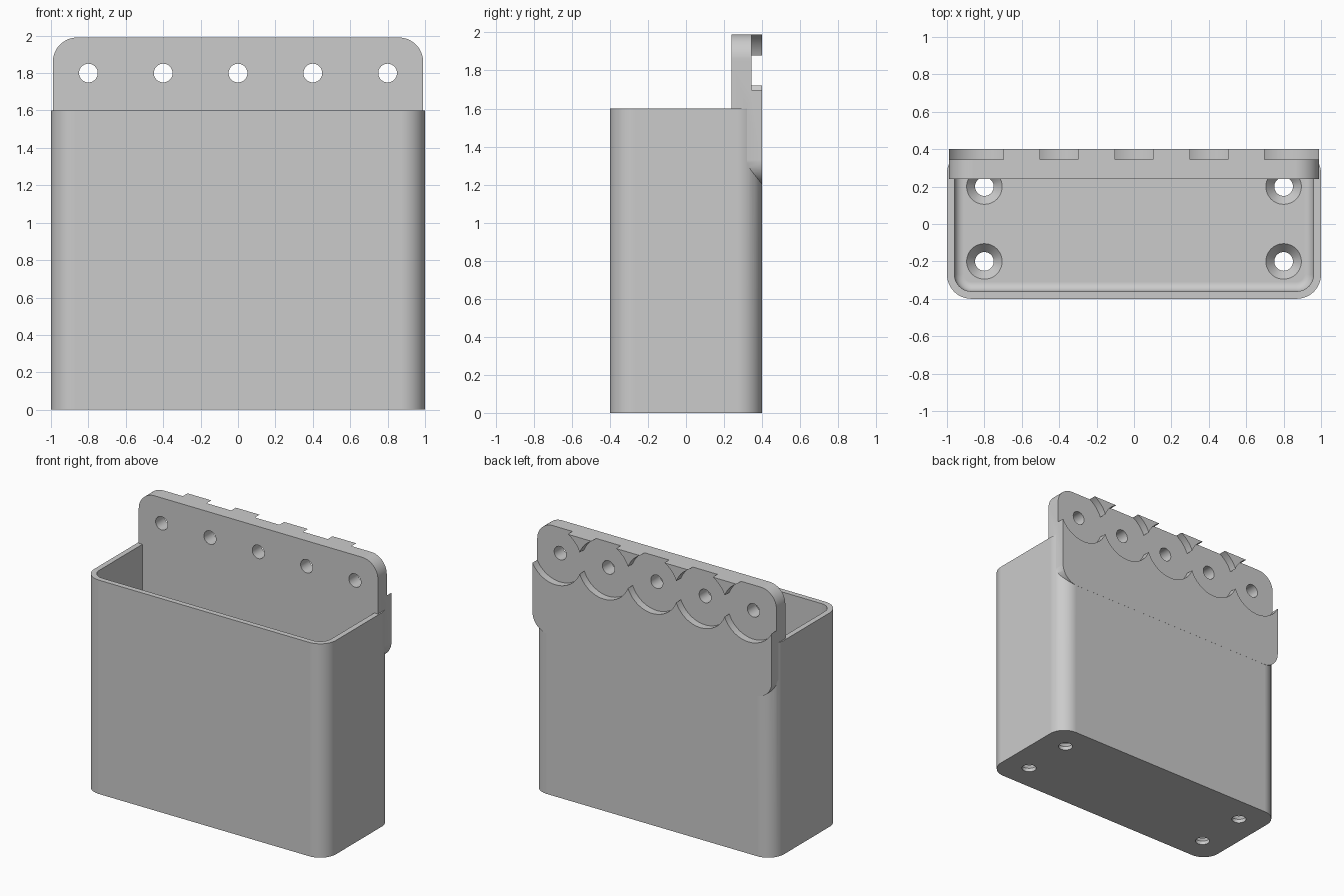
import bpy, bmesh, math
from mathutils import Matrix, Vector

cube = bpy.data.objects.get("Cube")
if cube:
    bpy.data.objects.remove(cube, do_unlink=True)

# Single plain colour
grey = bpy.data.materials.new("light grey")
grey.use_nodes = True
grey.diffuse_color = (0.6, 0.6, 0.6, 1)
grey.node_tree.nodes["Principled BSDF"].inputs["Base Color"].default_value = grey.diffuse_color

ALONG_Y = Matrix.Rotation(math.radians(90), 4, "X")


def finish(name, bm, matrix):
    bmesh.ops.transform(bm, matrix=matrix, verts=bm.verts)
    bmesh.ops.recalc_face_normals(bm, faces=bm.faces)
    mesh = bpy.data.meshes.new(name)
    bm.to_mesh(mesh)
    bm.free()
    mesh.materials.append(grey)
    obj = bpy.data.objects.new(name, mesh)
    bpy.context.collection.objects.link(obj)
    return obj


def rounded_prism(name, width, depth, height, radius, matrix, floor_fillet=0, steps=12):
    """Rounded rectangle in xy, extruded up from z = 0, then placed."""
    bm = bmesh.new()
    corners = [(1, 1), (-1, 1), (-1, -1), (1, -1)]
    ring = []
    for i, (sx, sy) in enumerate(corners):
        for k in range(steps + 1):
            a = math.pi / 2 * (i + k / steps)
            ring.append(bm.verts.new((sx * (width / 2 - radius) + radius * math.cos(a),
                                      sy * (depth / 2 - radius) + radius * math.sin(a), 0)))
    base = bm.faces.new(ring)
    top = bmesh.ops.extrude_face_region(bm, geom=[base], use_keep_orig=True)["geom"]
    bmesh.ops.translate(bm, vec=(0, 0, height),
                        verts=[v for v in top if isinstance(v, bmesh.types.BMVert)])
    bmesh.ops.recalc_face_normals(bm, faces=bm.faces)
    if floor_fillet:
        rim = [e for e in bm.edges if all(abs(v.co.z) < 1e-6 for v in e.verts)]
        bmesh.ops.bevel(bm, geom=rim, offset=floor_fillet, segments=6,
                        profile=0.5, affect="EDGES")
    return finish(name, bm, matrix)


def cone(name, r_low, r_high, height, matrix, sides=48):
    bm = bmesh.new()
    bmesh.ops.create_cone(bm, cap_ends=True, segments=sides,
                          radius1=r_low, radius2=r_high, depth=height)
    return finish(name, bm, matrix)


def combine(target, tool, operation):
    tool.hide_render = True
    mod = target.modifiers.new(tool.name, "BOOLEAN")
    mod.operation, mod.solver, mod.object = operation, "EXACT", tool
    bpy.context.view_layer.objects.active = target
    bpy.ops.object.modifier_apply(modifier=mod.name)
    bpy.data.objects.remove(tool, do_unlink=True)


def at(x, y, z):
    return Matrix.Translation(Vector((x, y, z)))


# Open box with a filleted floor
bin_body = rounded_prism("wall_bin", 2, 0.8, 1.6, 0.13, at(0, 0, 0))
cavity = rounded_prism("cavity", 1.92, 0.72, 1.7, 0.09, at(0, 0, 0.08), floor_fillet=0.05)
combine(bin_body, cavity, "DIFFERENCE")

# Mounting plate across the back
plate = rounded_prism("mounting_plate", 1.98, 0.79, 0.1605, 0.13, at(0, 0.4005, 1.595) @ ALONG_Y)
combine(bin_body, plate, "UNION")

# Round washer recesses and screw holes along the plate
for i in range(-2, 3):
    x = i * 0.4
    recess = cone("washer_recess", 0.2155, 0.2155, 0.2, at(x, 0.445, 1.8) @ ALONG_Y, 96)
    combine(bin_body, recess, "DIFFERENCE")
    hole = cone("screw_hole", 0.05, 0.05, 0.6, at(x, 0.3, 1.8) @ ALONG_Y)
    combine(bin_body, hole, "DIFFERENCE")

# Countersunk holes in the floor
for x in (-0.8, 0.8):
    for y in (-0.2, 0.2):
        combine(bin_body, cone("floor_hole", 0.05, 0.05, 0.4, at(x, y, 0)), "DIFFERENCE")
        combine(bin_body, cone("countersink", 0.04, 0.1, 0.07, at(x, y, 0.051)), "DIFFERENCE")

# Smooth rounded walls, crisp edges
bpy.ops.object.select_all(action="DESELECT")
bin_body.select_set(True)
bpy.context.view_layer.objects.active = bin_body
bpy.ops.object.shade_smooth_by_angle(angle=math.radians(30))
weighted = bin_body.modifiers.new("even_shading", "WEIGHTED_NORMAL")
weighted.keep_sharp = True
